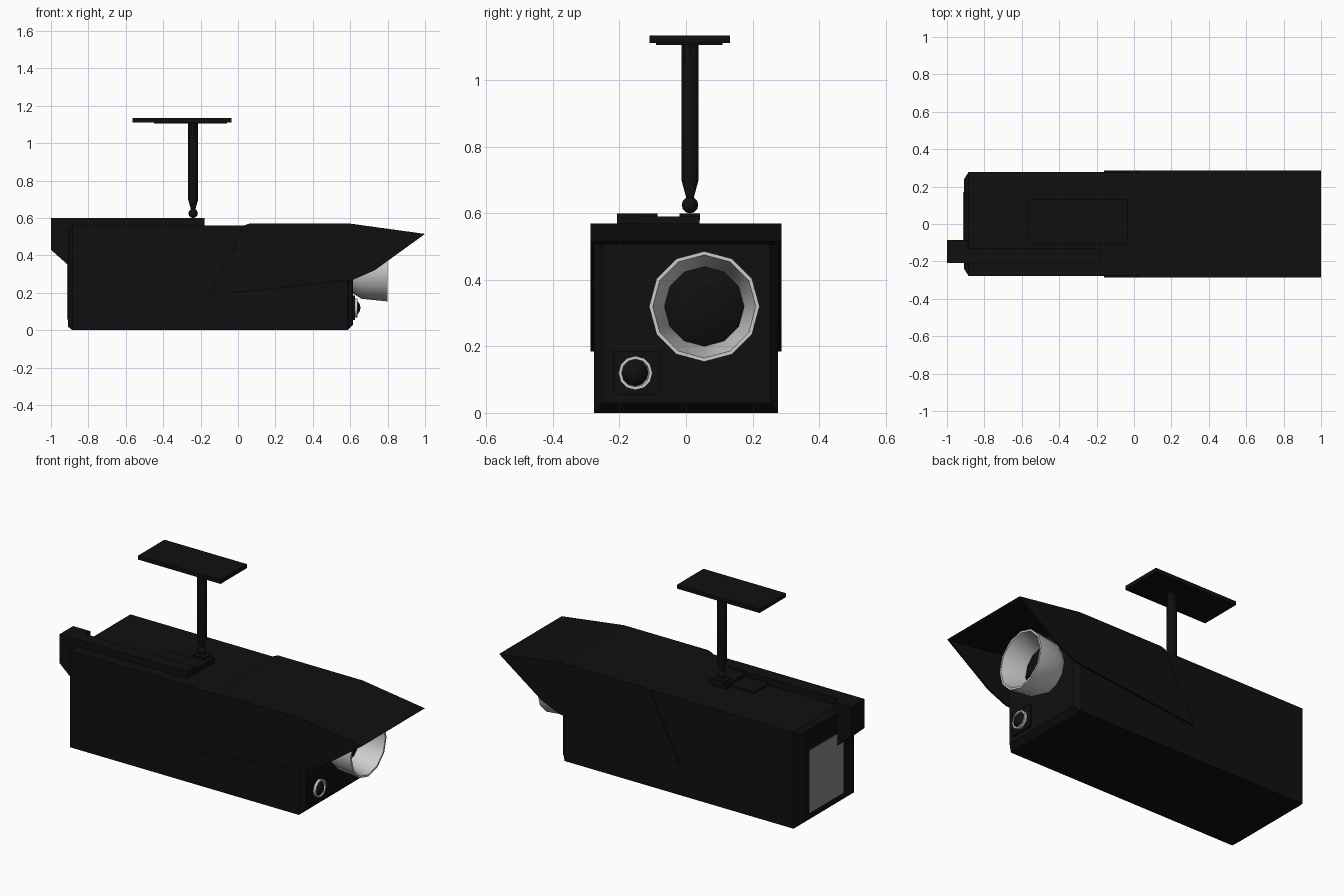
import bpy, bmesh, math

if "Cube" in bpy.data.objects:
    bpy.data.objects.remove(bpy.data.objects["Cube"])


def material(name, v):
    m = bpy.data.materials.new(name)
    m.diffuse_color = (v, v, v, 1)
    m.use_nodes = True
    m.node_tree.nodes["Principled BSDF"].inputs["Base Color"].default_value = m.diffuse_color
    return m


BLACK = material("black_paint", 0.005)
WHITE = material("white_plastic", 0.8)
GREY = material("grey_panel", 0.25)


def finish(name, bm, mat, smooth=False):
    bmesh.ops.remove_doubles(bm, verts=bm.verts, dist=1e-5)
    bmesh.ops.recalc_face_normals(bm, faces=bm.faces)
    me = bpy.data.meshes.new(name)
    bm.to_mesh(me)
    bm.free()
    me.materials.append(mat)
    ob = bpy.data.objects.new(name, me)
    bpy.context.collection.objects.link(ob)
    if smooth:
        bpy.ops.object.select_all(action='DESELECT')
        ob.select_set(True)
        bpy.context.view_layer.objects.active = ob
        bpy.ops.object.shade_smooth_by_angle(angle=math.radians(35))
    return ob


def skin(name, rings, mat, caps=True, smooth=False):
    """Bridge a list of equal-length closed rings."""
    bm = bmesh.new()
    vs = [[bm.verts.new(p) for p in r] for r in rings]
    n = len(rings[0])
    for a, b in zip(vs, vs[1:]):
        for i in range(n):
            bm.faces.new((a[i], a[(i + 1) % n], b[(i + 1) % n], b[i]))
    if caps:
        bm.faces.new(vs[0])
        bm.faces.new(vs[-1])
    return finish(name, bm, mat, smooth)


def prism(name, profile, y0, y1, mat=BLACK):
    """Extrude an x-z profile along y."""
    return skin(name, [[(x, y, z) for x, z in profile] for y in (y0, y1)], mat)


def box(name, x0, x1, y0, y1, z0, z1, mat=BLACK):
    return prism(name, [(x0, z0), (x1, z0), (x1, z1), (x0, z1)], y0, y1, mat)


def lathe(name, profile, centre, axis, n, mat, caps=True, smooth=True):
    """Sweep (distance, radius) pairs round the x or z axis."""
    rings = []
    for d, r in profile:
        ring = []
        for i in range(n):
            t = math.tau * i / n
            u, v = r * math.cos(t), r * math.sin(t)
            if axis == 'x':
                ring.append((d, centre[0] + u, centre[1] + v))
            else:
                ring.append((centre[0] + u, centre[1] + v, d))
        rings.append(ring)
    return skin(name, rings, mat, caps, smooth)


def ball(name, centre, r, mat, seg=16):
    bm = bmesh.new()
    bmesh.ops.create_uvsphere(bm, u_segments=seg, v_segments=seg // 2, radius=r)
    bmesh.ops.translate(bm, verts=bm.verts, vec=centre)
    return finish(name, bm, mat, True)


# Housing with chamfered ends
rings = []
for x, iy, iz in ((-0.91, 0.04, 0.02), (-0.885, 0, 0), (0.585, 0, 0), (0.615, 0.025, 0.03)):
    y = 0.277 - iy
    rings.append([(x, -y, iz), (x, y, iz), (x, y, 0.56 - iz), (x, -y, 0.56 - iz)])
skin("housing", rings, BLACK)
box("rear_panel", -0.913, -0.90, -0.14, 0.17, 0.057, 0.42, GREY)

# Sun hood: two side plates and a bent roof
side = [(-0.16, 0.185), (-0.02, 0.45), (0.03, 0.56), (0.06, 0.57), (0.6, 0.57),
        (1.0, 0.515), (0.73, 0.32), (0.615, 0.27)]
for name, s in (("hood_side_left", 1), ("hood_side_right", -1)):
    prism(name, side, s * 0.287, s * 0.277)
roof = [(0.03, 0.56), (0.06, 0.57), (0.6, 0.57), (1.0, 0.515),
        (0.985, 0.507), (0.6, 0.559), (0.06, 0.559)]
prism("hood_roof", roof, -0.287, 0.287)

# Main lens: flared white shade and dark glass
lens = (0.055, 0.32)
lathe("lens_shade", [(0.60, 0.12), (0.625, 0.13), (0.66, 0.152), (0.80, 0.166), (0.80, 0.155),
                     (0.67, 0.12), (0.61, 0.118)], lens, 'x', 12, WHITE, caps=False)
lathe("lens_glass", [(0.61, 0.121), (0.665, 0.121), (0.68, 0.09), (0.69, 0.04), (0.692, 0.002)],
      lens, 'x', 12, BLACK)

# Small sensor: square bezel, white ring, dark dome
box("sensor_bezel", 0.60, 0.625, -0.22, -0.08, 0.055, 0.185)
lathe("sensor_ring", [(0.615, 0.051), (0.64, 0.051), (0.64, 0.042), (0.615, 0.036)],
      (-0.152, 0.12), 'x', 12, WHITE, caps=False)
ball("sensor_dome", (0.61, -0.157, 0.12), 0.045, BLACK)

# Cable duct along the roof and down the back
prism("cable_box", [(-1.0, 0.6), (-0.89, 0.6), (-0.89, 0.35), (-0.91, 0.35), (-1.0, 0.43)],
      -0.208, -0.085)
box("cable_duct", -0.90, -0.18, -0.208, -0.13, 0.55, 0.6)
box("mount_pad", -0.44, -0.18, -0.13, 0.0, 0.55, 0.57)
box("mount_arm", -0.29, -0.18, -0.135, 0.04, 0.55, 0.59)
box("mount_foot", -0.275, -0.205, -0.02, 0.042, 0.58, 0.6)

# Ceiling mount
ball("ball_joint", (-0.24, 0.012, 0.625), 0.025, BLACK, 12)
lathe("pole", [(0.64, 0.01), (0.70, 0.027), (1.115, 0.027)], (-0.24, 0.012), 'z', 10, BLACK)
box("ceiling_plate", -0.565, -0.035, -0.11, 0.132, 1.112, 1.135)
box("plate_lip", -0.45, -0.06, -0.09, 0.11, 1.106, 1.113)
